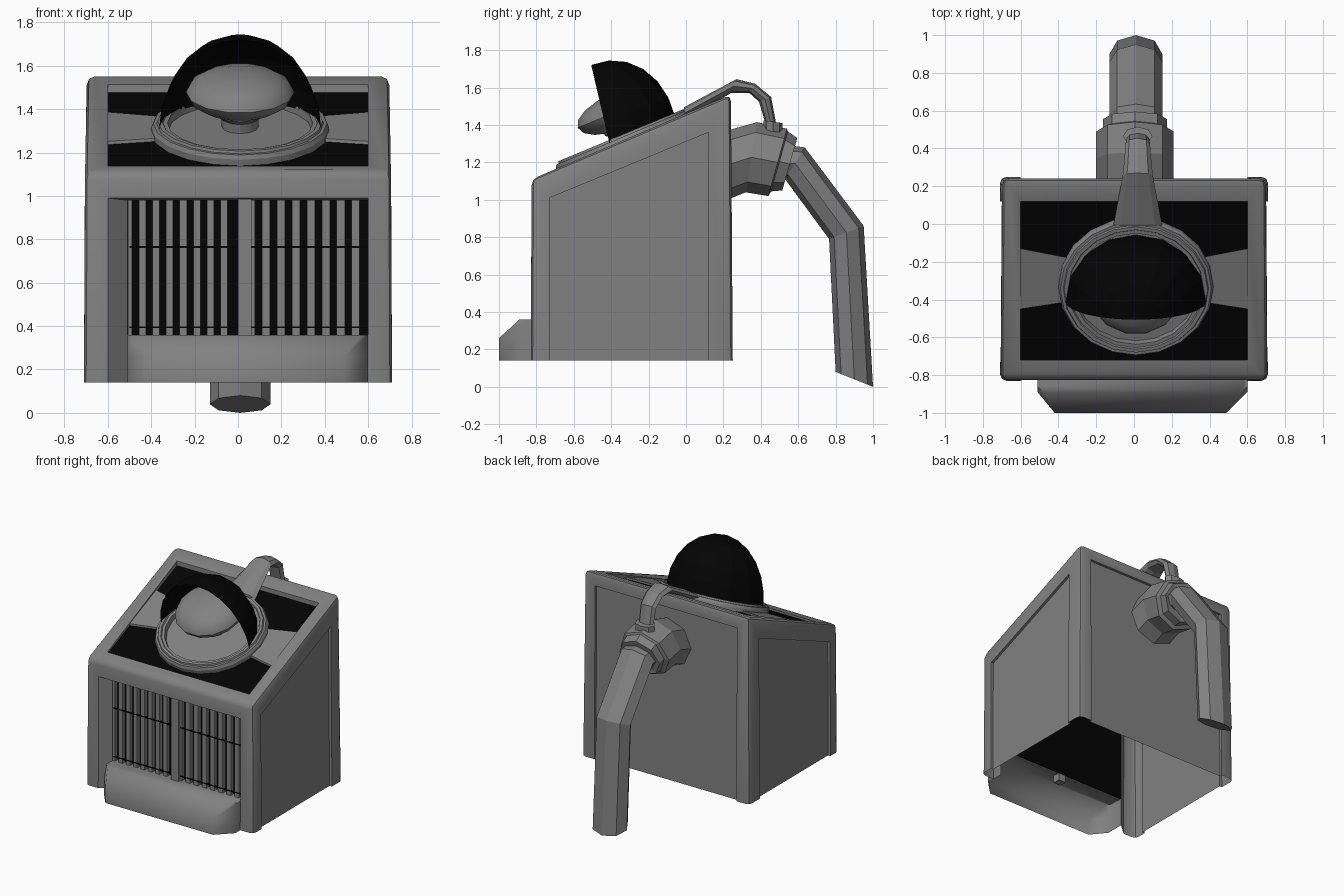
import bpy, bmesh
from math import sin, cos, pi, atan2, radians
from mathutils import Matrix, Vector

if "Cube" in bpy.data.objects:
    bpy.data.objects.remove(bpy.data.objects["Cube"])

black = bpy.data.materials.new("black")
black.diffuse_color = (0.001, 0.001, 0.001, 1)
black.use_nodes = True
black.node_tree.nodes["Principled BSDF"].inputs["Base Color"].default_value = black.diffuse_color
grey = bpy.data.materials.new("grey")
grey.diffuse_color = (0.22, 0.22, 0.22, 1)
grey.use_nodes = True
grey.node_tree.nodes["Principled BSDF"].inputs["Base Color"].default_value = grey.diffuse_color

SLOPE = atan2(0.45, 1.08)
TILT = Matrix.Translation((0.01, -0.335, 1.316)) @ Matrix.Rotation(SLOPE, 4, 'X')


def finish(name, bm, mat=grey, smooth=None):
    bmesh.ops.remove_doubles(bm, verts=bm.verts, dist=0.0005)
    bmesh.ops.recalc_face_normals(bm, faces=bm.faces)
    me = bpy.data.meshes.new(name)
    bm.to_mesh(me)
    bm.free()
    ob = bpy.data.objects.new(name, me)
    bpy.context.collection.objects.link(ob)
    me.materials.append(mat)
    if smooth:
        bpy.ops.object.select_all(action='DESELECT')
        bpy.context.view_layer.objects.active = ob
        ob.select_set(True)
        bpy.ops.object.shade_smooth_by_angle(angle=radians(smooth))
    return ob


def face(bm, pts):
    return bm.faces.new([bm.verts.new(p) for p in pts])


def loft(bm, rings, closed=True, cap_start=False, cap_end=False):
    vs = [[bm.verts.new(p) for p in r] for r in rings]
    n = len(vs[0])
    for a, b in zip(vs, vs[1:]):
        for i in range(n if closed else n - 1):
            j = (i + 1) % n
            bm.faces.new((a[i], a[j], b[j], b[i]))
    if cap_start:
        bm.faces.new(vs[0])
    if cap_end:
        bm.faces.new(vs[-1])


def lathe(name, profile, seg, mat4, smooth=None):
    bm = bmesh.new()
    rings = [[mat4 @ Vector((r * cos(2 * pi * k / seg), r * sin(2 * pi * k / seg), h))
              for k in range(seg)] for r, h in profile]
    loft(bm, rings, cap_end=profile[-1][0] > 0.001)
    return finish(name, bm, smooth=smooth)


def tube(name, cx, sections, sides=8):
    """Each section: half width, upper (y, z), lower (y, z)."""
    bm = bmesh.new()
    rings = []
    for w, uy, uz, ly, lz in sections:
        ring = []
        for k in range(sides):
            c, s = cos(2 * pi * k / sides), sin(2 * pi * k / sides)
            ring.append((cx + w * c, (uy + ly) / 2 + s * (uy - ly) / 2,
                         (uz + lz) / 2 + s * (uz - lz) / 2))
        rings.append(ring)
    loft(bm, rings, cap_start=True, cap_end=True)
    return finish(name, bm)


def box(name, x0, x1, y0, y1, z0, z1, mat=grey):
    bm = bmesh.new()
    bmesh.ops.create_cube(bm, size=1)
    for v in bm.verts:
        v.co = ((x0 + x1) / 2 + v.co.x * (x1 - x0), (y0 + y1) / 2 + v.co.y * (y1 - y0),
                (z0 + z1) / 2 + v.co.z * (z1 - z0))
    return finish(name, bm, mat)


# Cabinet: framed walls with recessed panels, open underneath
B = 0.14


def top_z(y):
    return 1.113 + (y + 0.825) * 0.45 / 1.065


def wall(bm, outer, inner, deep, fill=True, open_bottom=True):
    for i in range(1 if open_bottom else 0, 4):
        j = (i + 1) % 4
        face(bm, (outer[i], outer[j], inner[j], inner[i]))
        face(bm, (inner[i], inner[j], deep[j], deep[i]))
    if fill:
        face(bm, deep)


def corners(s):
    return [(s * .71, -.83, B), (s * .71, .25, B), (s * .697, .24, top_z(.24)),
            (s * .705, -.825, top_z(-.825))]


bm = bmesh.new()
R, L = corners(1), corners(-1)
for s, o in ((1, R), (-1, L)):
    inn = [(s * .71, -.73, B), (s * .71, .12, B), (s * .70, .12, 1.36), (s * .706, -.73, 1.01)]
    wall(bm, o, inn, [(x - s * .02, y, z) for x, y, z in inn])
inn = [(-.6, .25, B), (.6, .25, B), (.6, .241, 1.46), (-.6, .241, 1.46)]
wall(bm, [L[1], R[1], R[2], L[2]], inn, [(x, y - .02, z) for x, y, z in inn])
inn = [(-.6, -.83, B), (.6, -.83, B), (.6, -.826, .99), (-.6, -.826, .99)]
deep = [(-.51, -.75, B), (.6, -.75, B), (.6, -.75, .98), (-.51, -.75, .98)]
wall(bm, [L[0], R[0], R[3], L[3]], inn, deep, fill=False)
inn = [(x, y, top_z(y) - d) for x, y, d in
       ((-.6, -.72, .02), (.6, -.72, .02), (.6, .12, 0), (-.6, .12, 0))]
top_deep = [(x, y, top_z(y) - .035) for x, y, z in inn]
wall(bm, [L[3], R[3], R[2], L[2]], inn, top_deep, fill=False, open_bottom=False)
bmesh.ops.remove_doubles(bm, verts=bm.verts, dist=0.0005)
bmesh.ops.recalc_face_normals(bm, faces=bm.faces)
crn = [Vector(p) for p in L + R]
rim = [e for e in bm.edges if len(e.link_faces) == 2 and
       all(any((v.co - c).length < 0.002 for c in crn) for v in e.verts)]
bmesh.ops.bevel(bm, geom=rim, offset=0.035, segments=2, profile=0.5, affect='EDGES')
finish("cabinet", bm, smooth=40)

# Black top panel and grey side plates beside the lamp
bm = bmesh.new()
face(bm, top_deep)
finish("top_panel", bm, black)
for s, side in ((-1, "left"), (1, "right")):
    bm = bmesh.new()
    pts = [(s * .6, -.45), (s * .6, -.13), (s * .34, -.18), (s * .34, -.41)]
    loft(bm, [[(x, y, top_z(y) - d) for x, y in pts] for d in (.045, .02)], cap_end=True)
    finish(side + "_plate", bm)

# Front grille
box("grille_backing", -.51, .6, -.756, -.75, .355, .98, black)
box("grille_edge", -.508, -.488, -.79, -.756, .355, .98)
for i in range(7):
    box("left_slat", -.457 + .0627 * i, -.424 + .0627 * i, -.79, -.756, .355, .98)
    box("right_slat", .11 + .069 * i, .147 + .069 * i, -.79, -.756, .355, .98)
box("divider", 0, .063, -.81, -.752, .3, .985)
box("divider_edge", .063, .078, -.79, -.752, .355, .98)
for z in (.765, .395):
    box("grille_rod", -.5, .6, -.793, -.785, z - .004, z + .004, black)

# Lower front tray
bm = bmesh.new()
low = [(-.51, -.75), (-.51, -.89), (-.42, -1), (.49, -1), (.6, -.89), (.6, -.75)]
high = [(-.51, -.75), (-.51, -.86), (-.48, -.89), (.57, -.89), (.6, -.86), (.6, -.75)]
loft(bm, [[(x, y, B) for x, y in low], [(x, y, .26) for x, y in low],
          [(x, y, .36) for x, y in high]], closed=False, cap_end=True)
finish("front_tray", bm, smooth=55)

# Lamp ring, stem and bulb
lathe("lamp_ring", [(.41, -.045), (.41, .0), (.40, .02), (.385, .02), (.38, .032), (.36, .032),
                    (.355, .022), (.335, .022), (.33, -.015), (.001, -.015)],
      20, TILT @ Matrix.Diagonal((1, .95, 1, 1)), 25)
at = TILT @ Matrix.Translation((0, .045, 0))
lathe("lamp_stem", [(.085, -.02), (.085, .03), (.125, .06), (.125, .1)], 12, at, 30)
lathe("lamp_bulb", [(max(.25 * sin(pi * k / 8), .0001), .157 - .1 * cos(pi * k / 8))
                    for k in range(9)], 14, at, 50)

# Black half-dome hood behind the bulb
bm = bmesh.new()
rings = []
for k in range(7):
    t = pi / 2 * k / 6
    a, c = max(cos(t), .0001), sin(t)
    rings.append([TILT @ Vector((.375 * a * cos(pi * j / 8),
                                 -.075 + .38 * a * sin(pi * j / 8) + .072 * c,
                                 .01 + .43 * c)) for j in range(9)])
loft(bm, rings, closed=False)
finish("lamp_hood", bm, black)

# Rear collar and bent hose
tube("hose_collar", .005, [(.205, .22, 1.37, .22, 1.0), (.205, .38, 1.415, .32, 1.04),
                           (.205, .54, 1.38, .44, 1.02), (.17, .545, 1.365, .455, 1.045),
                           (.17, .595, 1.33, .515, 1.05), (.145, .59, 1.31, .515, 1.08)])
tube("hose", .01, [(.14, .56, 1.29, .48, 1.1), (.14, .635, 1.28, .53, 1.11),
                   (.14, .95, .86, .765, .79), (.14, 1.0, 0, .80, .08)])

# Arched feed pipe from lamp ring to collar
tube("feed_pipe", .02, [(.13, -.01, 1.495, -.01, 1.43), (.08, .27, 1.645, .24, 1.57),
                        (.07, .37, 1.62, .34, 1.57), (.065, .455, 1.55, .39, 1.525),
                        (.06, .485, 1.39, .43, 1.39)])
tube("feed_flange", .02, [(.078, .515, 1.41, .415, 1.425), (.078, .515, 1.36, .415, 1.37)])
